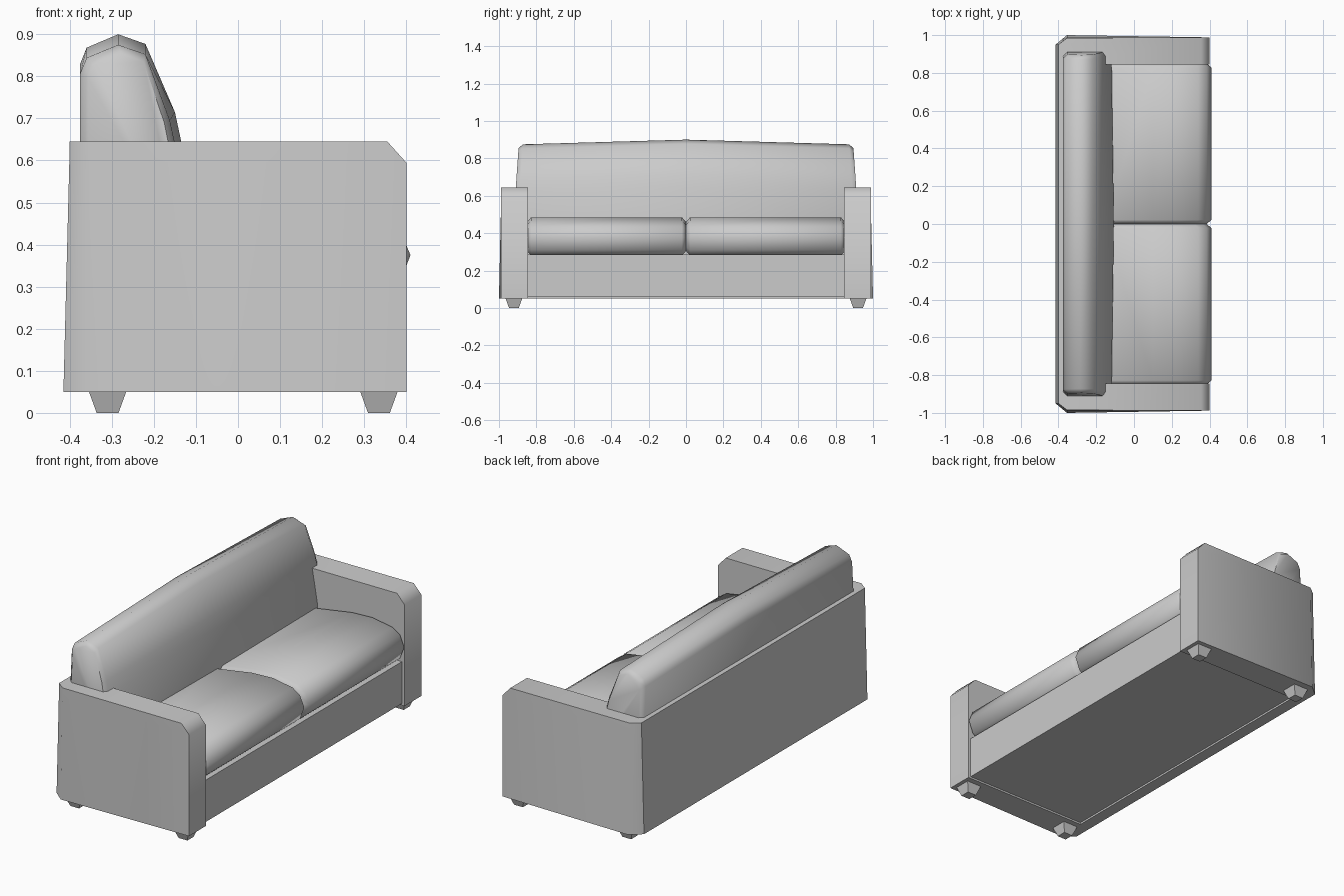
import bpy, bmesh, math

if "Cube" in bpy.data.objects:
    bpy.data.objects.remove(bpy.data.objects["Cube"])


def loft(name, rings, angle=40):
    """Skin a list of equal-length closed rings and cap both ends."""
    bm = bmesh.new()
    vs = [[bm.verts.new(p) for p in ring] for ring in rings]
    n = len(vs[0])
    for a, b in zip(vs, vs[1:]):
        for i in range(n):
            j = (i + 1) % n
            bm.faces.new((a[i], a[j], b[j], b[i]))
    bm.faces.new(vs[0])
    bm.faces.new(vs[-1])
    bmesh.ops.recalc_face_normals(bm, faces=bm.faces)
    me = bpy.data.meshes.new(name)
    bm.to_mesh(me)
    bm.free()
    ob = bpy.data.objects.new(name, me)
    bpy.context.collection.objects.link(ob)
    bpy.ops.object.select_all(action='DESELECT')
    ob.select_set(True)
    bpy.context.view_layer.objects.active = ob
    if angle:
        bpy.ops.object.shade_smooth_by_angle(angle=math.radians(angle))
    return ob


def shrink(profile, d):
    """Pull a profile inwards by d on every side."""
    out = [[], []]
    for k in (0, 1):
        lo, hi = min(p[k] for p in profile), max(p[k] for p in profile)
        mid, s = (lo + hi) / 2, 1 - 2 * d / (hi - lo)
        out[k] = [mid + (p[k] - mid) * s for p in profile]
    return list(zip(*out))


def rect(x0, x1, y0, y1, z):
    return [(x0, y0, z), (x1, y0, z), (x1, y1, z), (x0, y1, z)]


# U-shaped frame: both arms and the back panel
def frame_ring(z, front, back, outer):
    half = [(front, 0.845), (front, 0.988), (-0.355, outer), (back, 0.95)]
    right = [(x, y, z) for x, y in half]
    left = [(x, -y, z) for x, y in reversed(half)]
    return right + left + [(-0.35, -0.845, z), (-0.35, 0.845, z)]


loft("arm_and_back_frame", [
    frame_ring(0.05, 0.40, -0.415, 1.0),
    frame_ring(0.595, 0.40, -0.401, 0.987),
    frame_ring(0.645, 0.355, -0.40, 0.985)], 50)

# Base under the cushions
loft("seat_base", [rect(-0.36, 0.385, -0.846, 0.846, z) for z in (0.06, 0.285)], 0)

# Two seat cushions
seat = [(-0.15, 0.44), (0.10, 0.48), (0.22, 0.485), (0.34, 0.465), (0.385, 0.435),
        (0.41, 0.375), (0.385, 0.31), (0.35, 0.28), (-0.15, 0.28)]
seat_end = shrink(seat, 0.025)
for side, label in ((1, "right"), (-1, "left")):
    rings = [(0.0, seat_end), (0.022, seat), (0.828, seat), (0.85, seat_end)]
    loft("seat_cushion_" + label,
         [[(x, side * y, z) for x, z in prof] for y, prof in rings], 50)

# Back cushion, slightly crowned in the middle
back = [(-0.375, 0.40), (-0.375, 0.83), (-0.36, 0.868), (-0.285, 0.90),
        (-0.22, 0.877), (-0.15, 0.715), (-0.135, 0.645), (-0.107, 0.47), (-0.107, 0.40)]
low = [(x - (0.012 if x > -0.2 else 0), z * 0.9722) for x, z in back]
tip = shrink(low, 0.02)


def back_ring(prof, y):
    s = math.copysign(1, y) if y else 0
    return [(x, y - s * 0.07 * (z - 0.645), z) for x, z in prof]


loft("back_cushion", [back_ring(p, y) for p, y in
                      ((tip, -0.91), (low, -0.888), (back, 0), (low, 0.888), (tip, 0.91))], 50)

# Four tapered feet
for fx, row in ((0.335, "front"), (-0.31, "back")):
    for fy, label in ((0.92, "right"), (-0.92, "left")):
        loft(f"{row}_foot_{label}", [
            rect(fx - r, fx + r, fy - r, fy + r, z) for r, z in ((0.026, 0), (0.045, 0.052))], 0)
